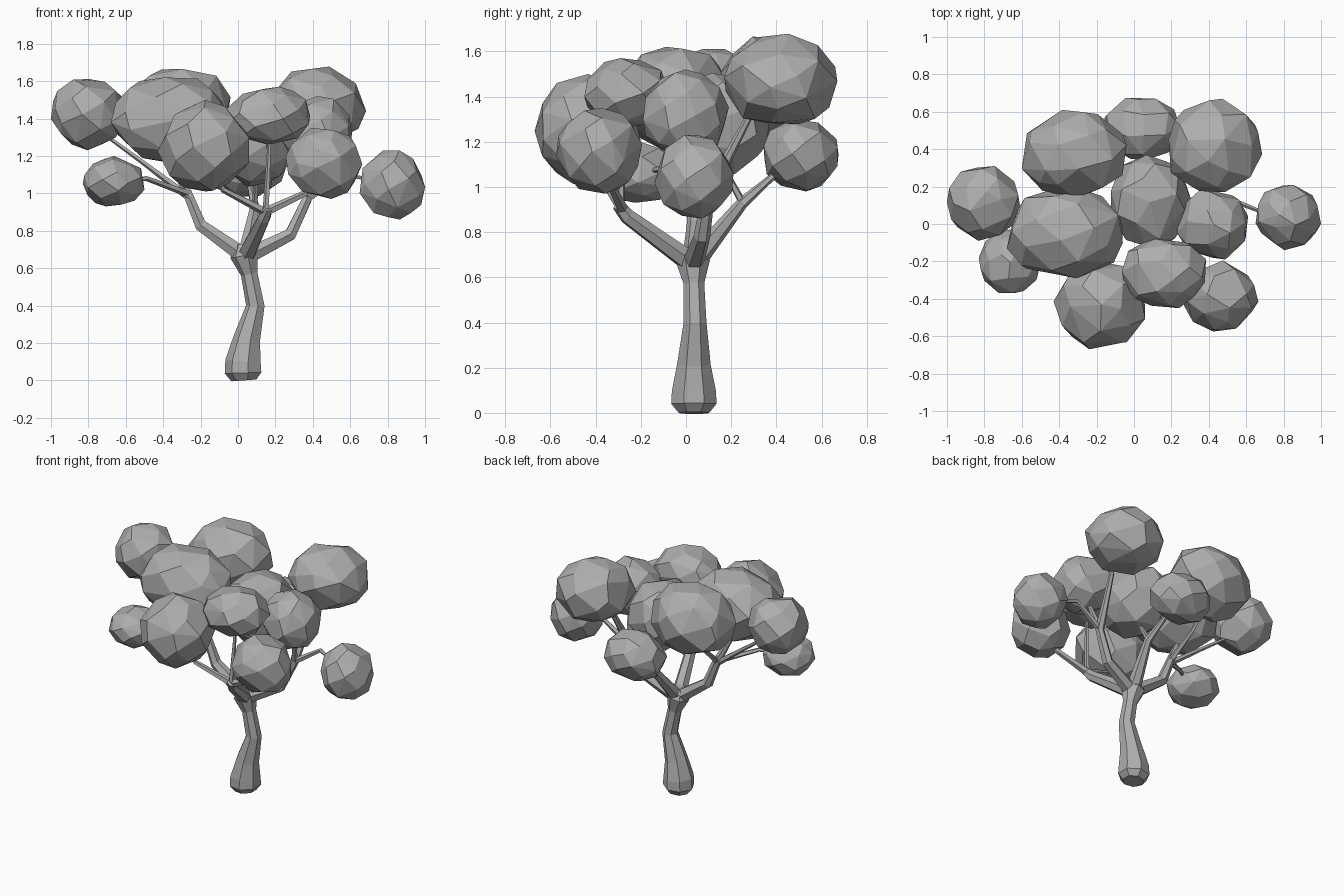
import bpy, bmesh, random, math
from mathutils import Vector

if "Cube" in bpy.data.objects:
    bpy.data.objects.remove(bpy.data.objects["Cube"])

random.seed(4)
grey = bpy.data.materials.new("mid grey")
grey.diffuse_color = (0.42, 0.42, 0.42, 1)
grey.use_nodes = True
grey.node_tree.nodes["Principled BSDF"].inputs["Base Color"].default_value = grey.diffuse_color


def finish(bm, name):
    bmesh.ops.recalc_face_normals(bm, faces=bm.faces)
    me = bpy.data.meshes.new(name)
    bm.to_mesh(me)
    bm.free()
    me.materials.append(grey)
    ob = bpy.data.objects.new(name, me)
    bpy.context.collection.objects.link(ob)
    return ob


def tube(name, path, sides=6):
    """Faceted tapering tube through (x, y, z, radius) points."""
    bm = bmesh.new()
    pts = [Vector(p[:3]) for p in path]
    rings = []
    for i, p in enumerate(pts):
        d = (pts[min(i + 1, len(pts) - 1)] - pts[max(i - 1, 0)]).normalized()
        u = Vector((0, 1, 0)).cross(d)
        if u.length < 0.3:
            u = Vector((1, 0, 0)).cross(d)
        u.normalize()
        v = d.cross(u)
        r = path[i][3]
        rings.append([bm.verts.new(p + r * (u * math.cos(a) + v * math.sin(a)))
                      for a in (math.tau * (k + 0.5) / sides for k in range(sides))])
    for a, b in zip(rings, rings[1:]):
        for k in range(sides):
            j = (k + 1) % sides
            bm.faces.new((a[k], a[j], b[j], b[k]))
    bm.faces.new(rings[0])
    bm.faces.new(rings[-1])
    return finish(bm, name)


def clump(name, c, r, n=34):
    """Irregular faceted leaf ball fitted to a centre and half extents."""
    bm = bmesh.new()
    spin = random.random() * math.tau
    pts = []
    for i in range(n):
        z = 1 - 2 * (i + 0.5) / n
        a = spin + i * 2.39996 + random.uniform(-0.2, 0.2)
        z = max(-1, min(1, z + random.uniform(-0.05, 0.05)))
        s = math.sqrt(1 - z * z)
        pts.append(Vector((s * math.cos(a), s * math.sin(a), z)) * random.uniform(0.95, 1.03))
    for k in range(3):
        lo, hi = min(p[k] for p in pts), max(p[k] for p in pts)
        for p in pts:
            p[k] = c[k] + r[k] * (2 * (p[k] - lo) / (hi - lo) - 1)
    for p in pts:
        bm.verts.new(p)
    bmesh.ops.convex_hull(bm, input=bm.verts)
    bmesh.ops.delete(bm, geom=[v for v in bm.verts if not v.link_faces], context='VERTS')
    bmesh.ops.dissolve_limit(bm, angle_limit=math.radians(9), verts=bm.verts, edges=bm.edges)
    return finish(bm, name)


# Trunk with flared foot and wider fork
tube("trunk", [(.035, .035, 0, .07), (.032, .035, .04, .103), (.032, .035, .1, .1),
               (.05, .035, .22, .076), (.095, .04, .4, .052), (.062, .035, .57, .047),
               (.035, .03, .67, .078), (.03, .03, .73, .045)], 7)

# Main limbs
fork = (.04, .03, .66, .05)
tube("left_limb", [fork, (-.2, .04, .83, .037), (-.27, .04, 1.0, .028), (-.37, .0, 1.2, .015)])
tube("front_limb", [fork, (.14, -.26, .87, .036), (.16, -.3, .92, .028)])
tube("right_limb", [fork, (.28, .07, .78, .037), (.37, .1, .97, .029), (.42, .3, 1.35, .014)])
tube("back_limb", [fork, (.09, .25, .93, .026), (.06, .4, 1.06, .014)])

# Thin twigs reaching each clump
twigs = [
    [(-.26, .03, .98, .022), (-.5, .06, 1.16, .014), (-.72, .1, 1.32, .01)],
    [(-.27, .03, 1.0, .02), (-.49, -.12, 1.08, .014), (-.6, -.18, 1.06, .008)],
    [(-.27, .04, 1.0, .02), (-.3, .22, 1.15, .014), (-.32, .33, 1.3, .01)],
    [(.15, -.28, .9, .026), (.36, -.33, 1.0, .018), (.45, -.37, 1.1, .01)],
    [(.15, -.28, .9, .024), (-.08, -.36, 1.02, .016), (-.14, -.4, 1.12, .01)],
    [(.15, -.29, .91, .018), (.17, -.27, 1.3, .01)],
    [(.37, .1, .97, .022), (.42, .03, 1.2, .012)],
    [(.37, .1, .97, .022), (.57, .11, 1.1, .014), (.72, .05, 1.07, .009)],
    [(.09, .25, .93, .018), (.1, .16, 1.1, .01)],
]
for i, t in enumerate(twigs):
    tube(f"twig_{i + 1}", t, 5)

# Leaf clumps: centre, half extents
clumps = [
    ((-.805, .11, 1.42), (.195, .2, .19)),
    ((-.32, .375, 1.43), (.28, .235, .235)),
    ((.05, .51, 1.14), (.21, .165, .16)),
    ((.435, .42, 1.478), (.25, .25, .2)),
    ((-.37, -.055, 1.39), (.31, .235, .23)),
    ((.09, .12, 1.27), (.215, .25, .235)),
    ((.42, .0, 1.325), (.19, .19, .195)),
    ((.825, .035, 1.045), (.175, .175, .185)),
    ((-.665, -.2, 1.065), (.165, .17, .135)),
    ((-.185, -.435, 1.255), (.245, .235, .245)),
    ((.16, -.265, 1.415), (.225, .185, .155)),
    ((.46, -.385, 1.16), (.205, .19, .19)),
]
for i, (c, r) in enumerate(clumps):
    clump(f"leaf_clump_{i + 1}", c, r)
